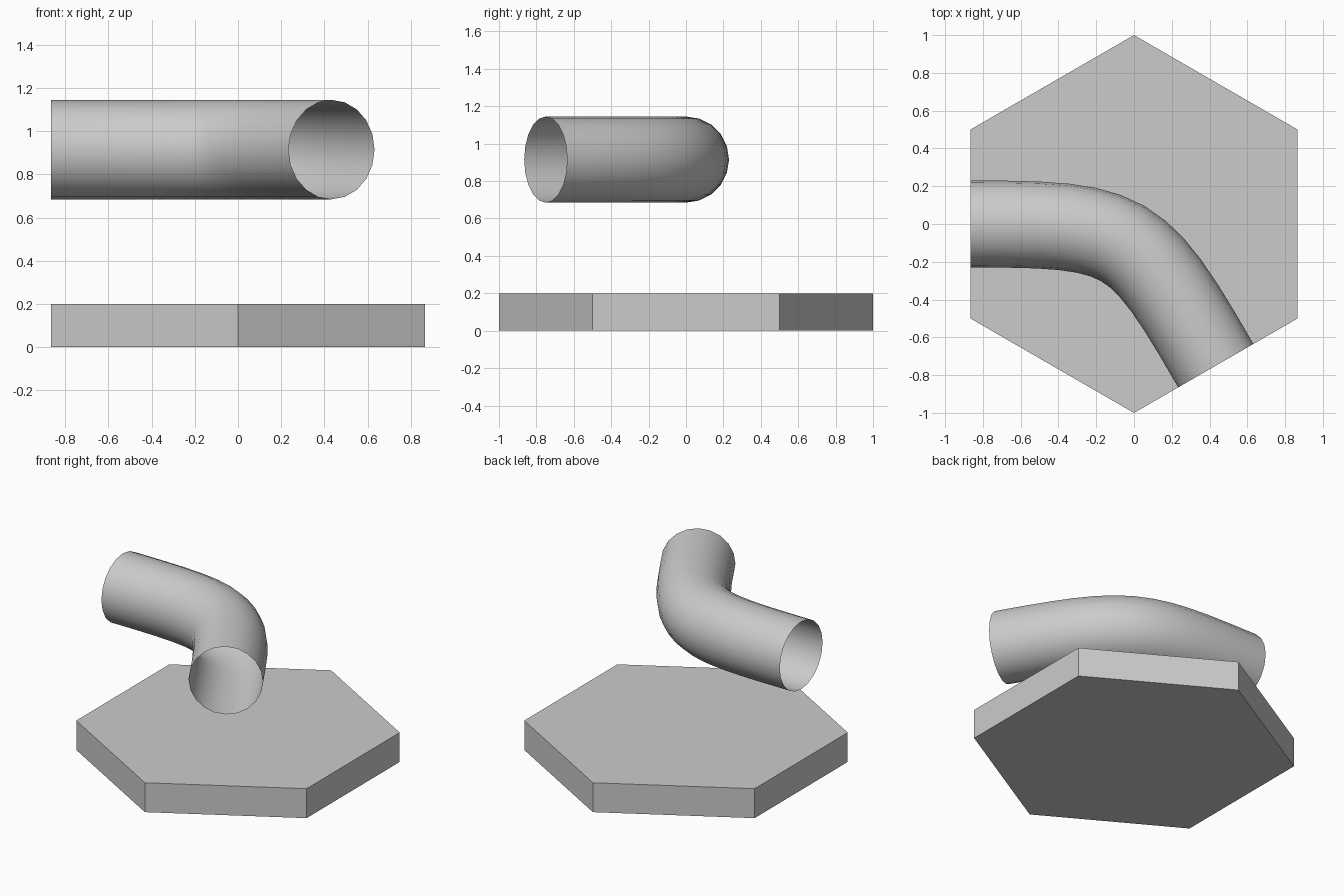
import bpy, math
from mathutils import Vector

if "Cube" in bpy.data.objects:
    bpy.data.objects.remove(bpy.data.objects["Cube"])

# Hexagonal base slab, points facing front and back
bpy.ops.mesh.primitive_cylinder_add(vertices=6, radius=1, depth=0.2, location=(0, 0, 0.1))
base = bpy.context.object
base.name = "hex_base"

# Bent open tube running from the left edge to the front-right edge
apothem = math.cos(math.radians(30))
z = 0.915
curve = bpy.data.curves.new("bent_tube", 'CURVE')
curve.dimensions = '3D'
curve.resolution_u = 12
curve.bevel_depth = 0.23
curve.bevel_resolution = 8
spline = curve.splines.new('BEZIER')
spline.bezier_points.add(1)
for point, angle in zip(spline.bezier_points, (180, -60)):
    out = Vector((math.cos(math.radians(angle)), math.sin(math.radians(angle)), 0))
    up = Vector((0, 0, z))
    point.handle_left_type = point.handle_right_type = 'FREE'
    point.co = out * apothem + up
    inner, outer = out * 0.03 + up, out * 1.6 + up
    if angle == 180:
        point.handle_left, point.handle_right = outer, inner
    else:
        point.handle_left, point.handle_right = inner, outer
tube = bpy.data.objects.new("bent_tube", curve)
bpy.context.collection.objects.link(tube)

# Turn the tube into a smooth mesh
bpy.ops.object.select_all(action='DESELECT')
tube.select_set(True)
bpy.context.view_layer.objects.active = tube
bpy.ops.object.convert(target='MESH')
bpy.context.object.name = "bent_tube"
bpy.ops.object.shade_smooth()
